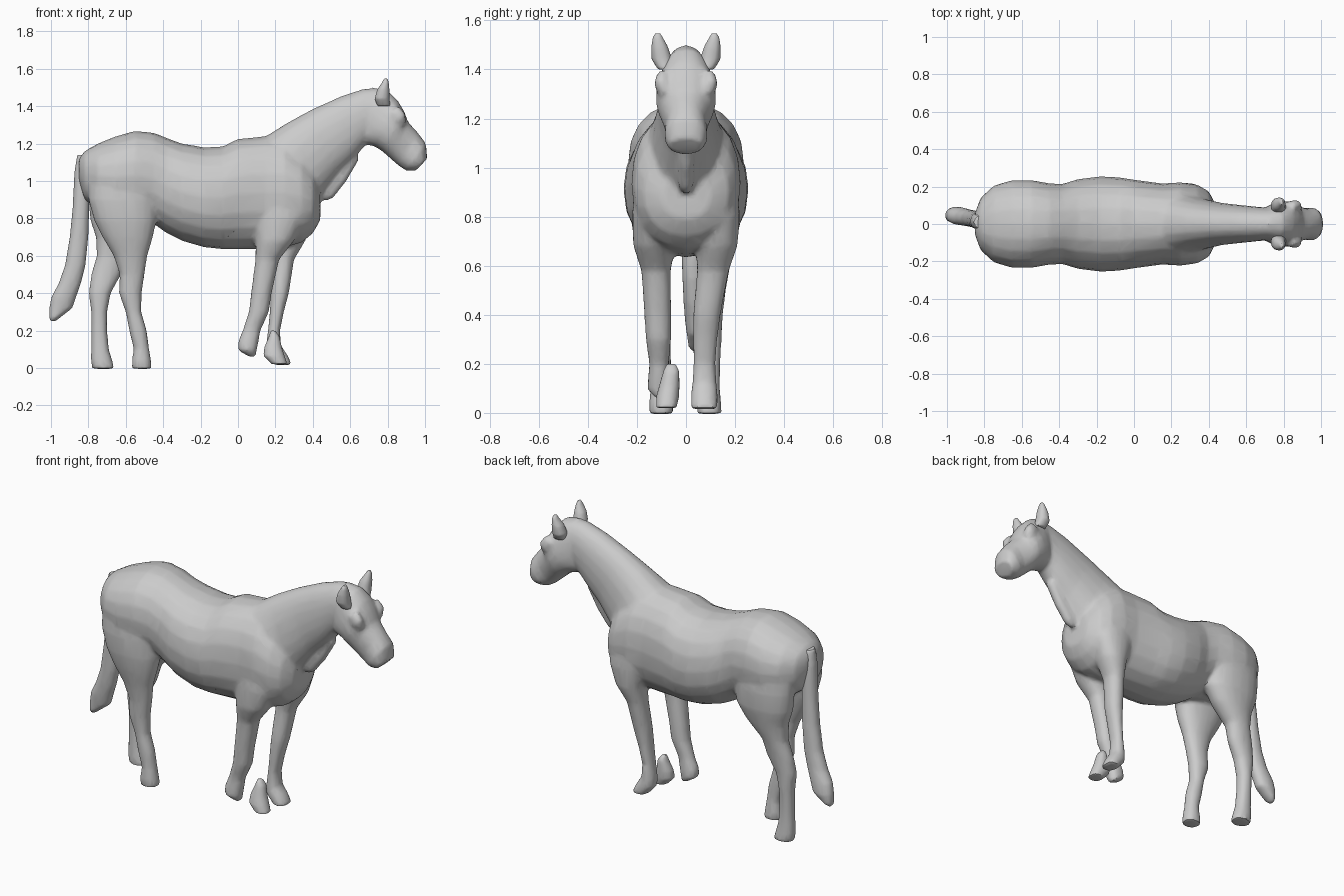
import bpy, bmesh, math

SIDES = 20


def loft(bm, rings, power=0.92):
    """Skin closed rings; each ring = upper/front silhouette point (x, z),
    lower/back silhouette point (x, z), centre y, half width in y."""
    prev, first = None, None
    for xa, za, xb, zb, y, hw in rings:
        ring = []
        for i in range(SIDES):
            t = 2 * math.pi * i / SIDES
            c, s = math.cos(t), math.sin(t)
            c = math.copysign(abs(c) ** power, c)
            s = math.copysign(abs(s) ** power, s)
            ring.append(bm.verts.new(((xa + xb) / 2 + c * (xa - xb) / 2, y + s * hw,
                                      (za + zb) / 2 + c * (za - zb) / 2)))
        if prev:
            for i in range(SIDES):
                j = (i + 1) % SIDES
                bm.faces.new((prev[i], prev[j], ring[j], ring[i]))
        else:
            first = ring
        prev = ring
    bm.faces.new(first)
    bm.faces.new(prev[::-1])


def leg(bm, rows):
    """Leg or tail rows: (z, back x, front x, centre y, half width)."""
    loft(bm, [(x1, z, x0, z, y, hw) for z, x0, x1, y, hw in rows])


def finish(bm, name, voxel, ratio):
    bmesh.ops.recalc_face_normals(bm, faces=bm.faces)
    me = bpy.data.meshes.new(name)
    bm.to_mesh(me)
    bm.free()
    ob = bpy.data.objects.new(name, me)
    bpy.context.collection.objects.link(ob)
    # fuse overlapping forms, soften the joins, thin to a faceted surface
    m = ob.modifiers.new("fuse", 'REMESH')
    m.mode, m.voxel_size = 'VOXEL', voxel
    m = ob.modifiers.new("soften", 'SMOOTH')
    m.factor, m.iterations = 0.5, 5
    m = ob.modifiers.new("facet", 'DECIMATE')
    m.ratio = ratio
    return ob


bm = bmesh.new()
# torso: x, top z, bottom z, half width
torso = [(-.85, 1.12, 1.0, .06), (-.82, 1.16, .90, .14), (-.75, 1.2, .85, .205),
         (-.65, 1.24, .80, .235), (-.55, 1.268, .79, .235), (-.45, 1.258, .77, .217),
         (-.38, 1.23, .72, .215), (-.3, 1.2, .68, .24), (-.18, 1.18, .645, .255),
         (-.08, 1.185, .635, .25), (0, 1.225, .635, .237), (.15, 1.24, .635, .217),
         (.25, 1.23, .645, .223), (.34, 1.16, .67, .21), (.40, 1.08, .72, .175),
         (.44, .98, .79, .10)]
loft(bm, [(x, t, x, b, 0, w) for x, t, b, w in torso])
# neck
loft(bm, [(.02, 1.22, .25, .8, 0, .17), (.15, 1.24, .42, .86, 0, .17),
          (.27, 1.315, .46, .94, 0, .135), (.4, 1.385, .54, 1.04, 0, .112),
          (.55, 1.453, .62, 1.12, 0, .1), (.68, 1.495, .68, 1.19, 0, .09),
          (.77, 1.49, .75, 1.22, 0, .085)])
# throat ridge
loft(bm, [(.40, .95, .47, .89, 0, .025), (.45, 1.0, .51, .91, 0, .035),
          (.53, 1.08, .58, 1.0, 0, .035), (.61, 1.16, .65, 1.12, 0, .03)])
# head
loft(bm, [(.72, 1.5, .67, 1.26, 0, .08), (.80, 1.485, .68, 1.195, 0, .105),
          (.855, 1.43, .73, 1.185, 0, .122), (.89, 1.37, .77, 1.16, 0, .122),
          (.91, 1.315, .82, 1.115, 0, .1), (.96, 1.26, .86, 1.08, 0, .084),
          (1.005, 1.2, .90, 1.055, 0, .088), (1.012, 1.12, .95, 1.055, 0, .07)])
# brow and eye bulges
for s in (-1, 1):
    loft(bm, [(.86, 1.40, .80, 1.36, s * .095, .025), (.895, 1.36, .835, 1.31, s * .1, .03),
              (.90, 1.31, .86, 1.28, s * .085, .02)])
# near front leg, lifted
leg(bm, [(1.0, .08, .36, -.12, .085), (.8, .09, .36, -.13, .09), (.68, .095, .30, -.13, .085),
         (.58, .093, .22, -.122, .06), (.4, .07, .18, -.115, .055), (.3, .058, .165, -.112, .052),
         (.2, .025, .12, -.11, .04), (.14, .0, .11, -.11, .045), (.095, .0, .1, -.11, .047),
         (.06, .06, .095, -.1, .025)])
# far front leg with its hoof
leg(bm, [(1.0, .1, .38, .12, .085), (.8, .15, .40, .13, .09), (.68, .19, .36, .125, .085),
         (.58, .19, .30, .11, .065), (.4, .175, .272, .085, .056), (.3, .17, .245, .078, .05),
         (.2, .16, .225, .075, .045), (.12, .15, .23, .075, .05), (.07, .15, .265, .075, .055),
         (.015, .2, .29, .075, .055)])
# near hind leg
leg(bm, [(1.1, -.8, -.45, -.12, .09), (.9, -.8, -.43, -.13, .1), (.79, -.77, -.435, -.13, .095),
         (.7, -.725, -.455, -.13, .08), (.6, -.665, -.485, -.125, .06), (.5, -.633, -.5, -.115, .052),
         (.4, -.637, -.515, -.11, .05), (.3, -.6, -.517, -.107, .045), (.2, -.582, -.488, -.105, .045),
         (.1, -.557, -.475, -.102, .042), (.05, -.567, -.466, -.102, .048), (-.004, -.567, -.46, -.1, .05)])
# far hind leg
leg(bm, [(1.1, -.8, -.45, .12, .09), (.9, -.8, -.43, .13, .1), (.79, -.79, -.44, .13, .095),
         (.7, -.76, -.5, .125, .08), (.6, -.755, -.6, .12, .06), (.5, -.785, -.625, .11, .052),
         (.4, -.798, -.68, .1, .05), (.3, -.785, -.7, .1, .045), (.2, -.785, -.7, .097, .043),
         (.1, -.785, -.69, .095, .043), (.05, -.788, -.675, .095, .048), (-.004, -.78, -.66, .095, .05)])
horse = finish(bm, "horse_body", 0.012, 0.2)

# tail
bm = bmesh.new()
leg(bm, [(1.14, -.86, -.78, .01, .04), (1.05, -.875, -.79, .015, .045), (.85, -.885, -.795, .02, .045),
         (.7, -.9, -.8, .025, .045), (.55, -.925, -.815, .03, .045), (.45, -.96, -.84, .035, .045),
         (.38, -.998, -.865, .042, .047), (.32, -1.01, -.885, .048, .045), (.27, -1.01, -.95, .045, .035),
         (.25, -1.008, -.975, .045, .02)])
tail = finish(bm, "tail", 0.01, 0.3)

# ears
ears = []
for s, name in ((-1, "right_ear"), (1, "left_ear")):
    bm = bmesh.new()
    leg(bm, [(1.4, .745, .815, s * .085, .03), (1.44, .73, .81, s * .098, .042),
             (1.49, .745, .81, s * .107, .035), (1.53, .772, .806, s * .115, .022),
             (1.548, .78, .80, s * .115, .012)])
    ears.append(finish(bm, name, 0.007, 0.4))

# loose hoof below the lifted leg
bm = bmesh.new()
leg(bm, [(.2, .175, .2, -.06, .02), (.17, .165, .222, -.06, .033), (.11, .14, .235, -.068, .042),
         (.065, .135, .25, -.075, .047), (.02, .18, .265, -.08, .042)])
hoof = finish(bm, "front_hoof", 0.008, 0.4)

for ob in [horse, tail, hoof] + ears:
    bpy.ops.object.select_all(action='DESELECT')
    ob.select_set(True)
    bpy.context.view_layer.objects.active = ob
    for m in list(ob.modifiers):
        bpy.ops.object.modifier_apply(modifier=m.name)
    bpy.ops.object.shade_smooth_by_angle(angle=math.radians(30))
